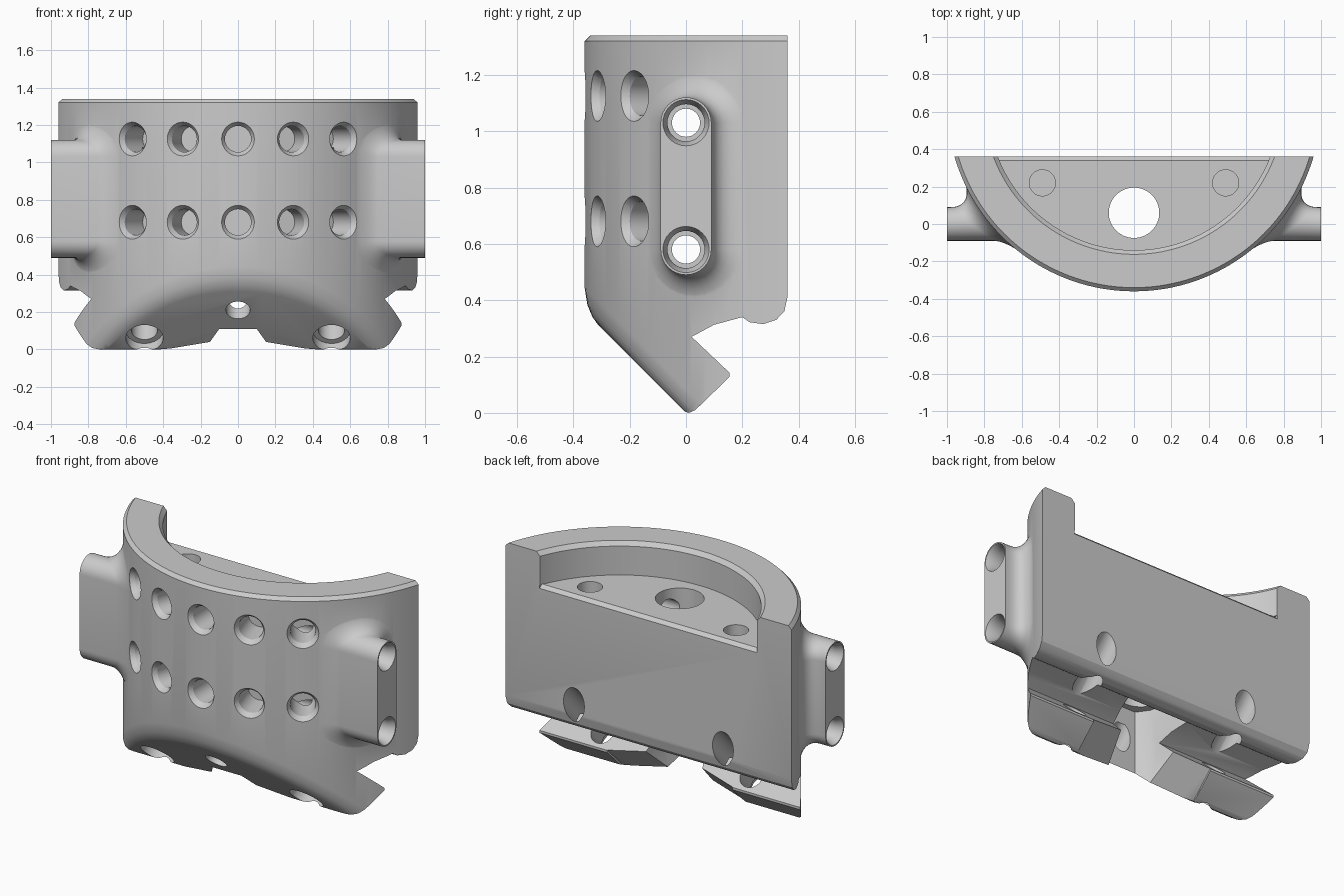
import bpy, bmesh, math
from mathutils import Vector

cube = bpy.data.objects.get("Cube")
if cube:
    bpy.data.objects.remove(cube, do_unlink=True)

AXIS_Y, BACK = 0.64, 0.36      # centre of the curved wall, flat back

grey = bpy.data.materials.new("plain_grey")
grey.use_nodes = True
grey.diffuse_color = (0.6, 0.6, 0.6, 1)
for node in grey.node_tree.nodes:
    if node.type == 'BSDF_PRINCIPLED':
        node.inputs["Base Color"].default_value = (0.6, 0.6, 0.6, 1)
        node.inputs["Roughness"].default_value = 0.6


def loft(name, rings):
    """Closed solid through rings with equal point counts."""
    bm = bmesh.new()
    rows = [[bm.verts.new(p) for p in ring] for ring in rings]
    n = len(rows[0])
    for a, b in zip(rows, rows[1:]):
        for i in range(n):
            j = (i + 1) % n
            bm.faces.new((a[i], a[j], b[j], b[i]))
    bm.faces.new(rows[0][::-1])
    bm.faces.new(rows[-1])
    bmesh.ops.recalc_face_normals(bm, faces=bm.faces)
    mesh = bpy.data.meshes.new(name)
    bm.to_mesh(mesh)
    bm.free()
    mesh.materials.append(grey)
    ob = bpy.data.objects.new(name, mesh)
    bpy.context.collection.objects.link(ob)
    return ob


def prism(name, points, shift):
    return loft(name, [points, [Vector(p) + Vector(shift) for p in points]])


def side_prism(name, profile, half):
    return prism(name, [(-half, y, z) for y, z in profile], (2 * half, 0, 0))


def drill(p, d, profile):
    """Stepped round cutter; profile holds (distance, radius)."""
    q = Vector(d).to_track_quat('Z', 'Y')
    turns = [2 * math.pi * i / 32 for i in range(32)]
    return loft("drill", [[Vector(p) + q @ Vector((r * math.cos(t), r * math.sin(t), s))
                           for t in turns] for s, r in profile])


def d_ring(r, z, slope=0, back=BACK, n=72):
    """Arc closed by a flat back; height may fall along y."""
    a = math.acos((AXIS_Y - back) / r)
    ring = []
    for i in range(n + 1):
        t = -a + 2 * a * i / n
        y = AXIS_Y - r * math.cos(t)
        ring.append((r * math.sin(t), y, z - slope * y))
    return ring


def combine(other, operation):
    mod = body.modifiers.new("cut", 'BOOLEAN')
    mod.object = other
    mod.operation = operation
    mod.solver = 'EXACT'
    bpy.context.view_layer.objects.active = body
    bpy.ops.object.modifier_apply(modifier=mod.name)
    bpy.data.objects.remove(other, do_unlink=True)


def cut(other):
    combine(other, 'DIFFERENCE')


# Curved body with sloping underside, rounded lower edge and top chamfer
body = loft("curved_clamp_body", [
    d_ring(0.95, 0, 1), d_ring(0.972, 0.008, 1), d_ring(0.99, 0.033, 1),
    d_ring(1, 0.085, 1), d_ring(1, 1.32), d_ring(0.98, 1.34)])


# Side lugs that flare into the wall
def lug(side):
    contour = []
    for half, cz in ((0, 1.03), (1, 0.58)):
        for i in range(17):
            t = math.pi * (half + i / 16)
            contour.append((math.cos(t), math.sin(t), cz))

    def ring(phi=None, x=0):
        pts = []
        for ny, nz, cz in contour:
            r = 0.11 + 0.04 * ny
            o = 0 if phi is None else r * (1 - math.cos(phi))
            y, z = (0.09 + o) * ny, cz + (0.09 + o) * nz
            px = x
            if phi is not None:
                wall = math.sqrt(1 - (AXIS_Y - y) ** 2)
                px = wall + r * (1 - math.sin(phi)) - 0.006
            pts.append((side * px, y, z))
        return pts

    flare = [ring(math.pi / 2 * k / 8) for k in range(9)]
    return loft("lug", [ring(x=1)] + flare + [ring(x=0.45)])


for side in (-1, 1):
    combine(lug(side), 'UNION')

# Top recess and chamfer of its open floor edge
cut(loft("recess", [d_ring(0.78, 1.14, back=0.45), d_ring(0.78, 1.315, back=0.45),
                    d_ring(0.82, 1.36, back=0.45)]))
cut(side_prism("floor_chamfer", [(0.338, 1.142), (0.38, 1.142), (0.38, 1.1)], 0.73))

# Underside: rounded tongue tip, angled slot, rounded rear foot
cut(side_prism("under_cut", [
    (-0.035, 0.03), (-0.012, 0.008), (0.01, 0), (0.033, 0.01), (0.155, 0.128),
    (0.155, 0.142), (0.02, 0.27), (0.1, 0.313), (0.2, 0.34), (0.225, 0.322),
    (0.275, 0.315), (0.32, 0.33), (0.349, 0.36), (0.362, 0.42), (0.5, 0.42),
    (0.5, -0.7), (-0.035, -0.7)], 1.2))

# Central notch that splits the tongue into two jaws
cut(prism("notch", [(-0.1, -0.11, -0.2), (0.1, -0.11, -0.2), (0.15, -0.04, -0.2),
                    (0.21, 0.2, -0.2), (-0.21, 0.2, -0.2), (-0.15, -0.04, -0.2)],
          (0, 0, 0.7)))
tip = [(-0.42, 0.005), (-0.15, -0.04), (0.15, -0.04), (0.42, 0.005), (0.42, 0.2), (-0.42, 0.2)]
cut(prism("jaw_trim", [(x, y - 0.1, -y - 0.1) for x, y in tip], (0, 0.249, 0.249)))

# Two rows of blind radial holes
for z in (0.68, 1.125):
    for k in range(-2, 3):
        a = math.radians(17.2 * k)
        cut(drill((math.sin(a), AXIS_Y - math.cos(a), z), (-math.sin(a), math.cos(a), 0),
                  [(-0.02, 0.104), (0.03, 0.07), (0.2, 0.07)]))

# Cross holes through both lugs
for z in (0.58, 1.03):
    cut(drill((0, 0, z), (1, 0, 0),
              [(-1.02, 0.09), (-0.96, 0.066), (-0.9, 0.066), (-0.9, 0.05),
               (0.9, 0.05), (0.9, 0.066), (0.96, 0.066), (1.02, 0.09)]))

# Slanted screw holes, blind floor holes, central bores
for x in (-0.5, 0.5):
    cut(drill((x, -0.06, 0.06), (0, 1, 1),
              [(-0.15, 0.1), (0.06, 0.1), (0.06, 0.07), (0.8, 0.07)]))
    cut(drill((x * 0.98, 0.22, 1.3), (0, 0, -1), [(0, 0.07), (0.55, 0.07)]))
cut(drill((0, 0.06, 1.3), (0, 0, -1), [(0, 0.135), (1.5, 0.135)]))
cut(drill((0, -0.21, 0.21), (0, 1, 1), [(-0.15, 0.065), (0.2, 0.065)]))

# Smooth curves, crisp edges
for ob in bpy.context.selected_objects:
    ob.select_set(False)
body.select_set(True)
bpy.context.view_layer.objects.active = body
bpy.ops.object.shade_smooth_by_angle(angle=math.radians(30))
